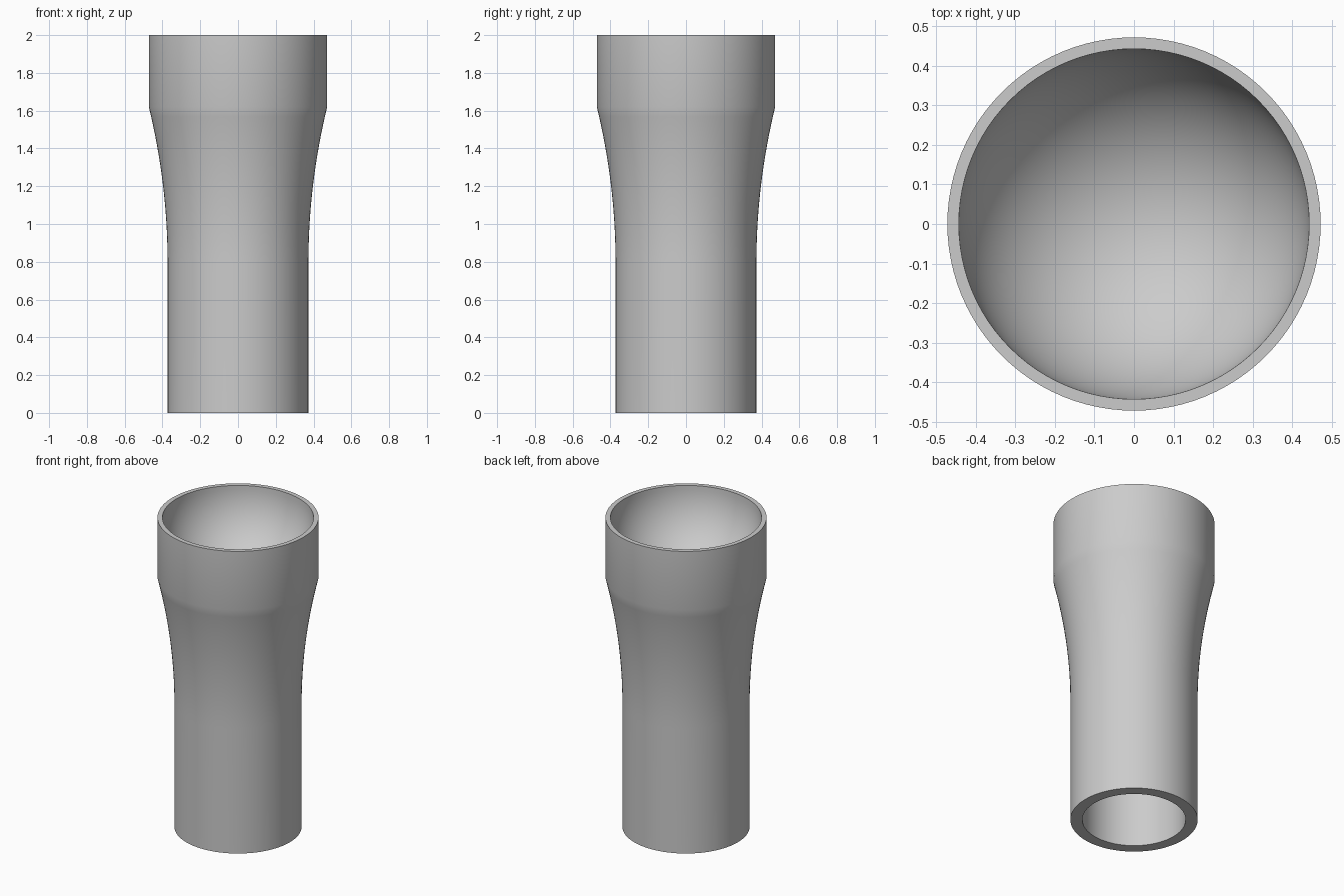
import bpy
import bmesh
import math

cube = bpy.data.objects.get("Cube")
if cube:
    bpy.data.objects.remove(cube, do_unlink=True)

SEGMENTS = 96
BASE_R, RIM_R = 0.373, 0.472      # outer radii of stem and collar
BOWL_R, BORE_R = 0.443, 0.303     # inner radii of bowl and bore
FLARE_Z, COLLAR_Z, TOP_Z = 0.8, 1.62, 2.0
BORE_TOP = 1.45

# Outer wall: straight stem, curved flare, straight collar
profile = [(0, BORE_TOP), (BORE_R, BORE_TOP), (BORE_R, 0), (BASE_R, 0)]
steps = 16
for i in range(steps + 1):
    t = i / steps
    profile.append((BASE_R + (RIM_R - BASE_R) * t * t,
                    FLARE_Z + (COLLAR_Z - FLARE_Z) * t))
profile.append((RIM_R, TOP_Z))

# Round bowl sunk into the top
steps = 24
for i in range(steps):
    a = math.pi / 2 * i / steps
    profile.append((BOWL_R * math.cos(a), TOP_Z - BOWL_R * math.sin(a)))
profile.append((0, TOP_Z - BOWL_R))

# Spin the profile into a closed body
bm = bmesh.new()
verts = [bm.verts.new((r, 0, z)) for r, z in profile]
edges = [bm.edges.new(pair) for pair in zip(verts, verts[1:])]
bmesh.ops.spin(bm, geom=verts + edges, cent=(0, 0, 0), axis=(0, 0, 1),
               angle=math.tau, steps=SEGMENTS, use_duplicate=False)
bmesh.ops.remove_doubles(bm, verts=bm.verts[:], dist=0.0001)
bmesh.ops.recalc_face_normals(bm, faces=bm.faces[:])
mesh = bpy.data.meshes.new("flared_cup")
bm.to_mesh(mesh)
bm.free()
cup = bpy.data.objects.new("flared_cup", mesh)
bpy.context.collection.objects.link(cup)

# Plain grey material
grey = bpy.data.materials.new("light_grey")
grey.use_nodes = True
colour = (0.6, 0.6, 0.6, 1)
grey.diffuse_color = colour
grey.node_tree.nodes["Principled BSDF"].inputs["Base Color"].default_value = colour
mesh.materials.append(grey)

# Smooth walls with crisp rims
bpy.ops.object.select_all(action="DESELECT")
cup.select_set(True)
bpy.context.view_layer.objects.active = cup
bpy.ops.object.shade_smooth_by_angle(angle=math.radians(30))
